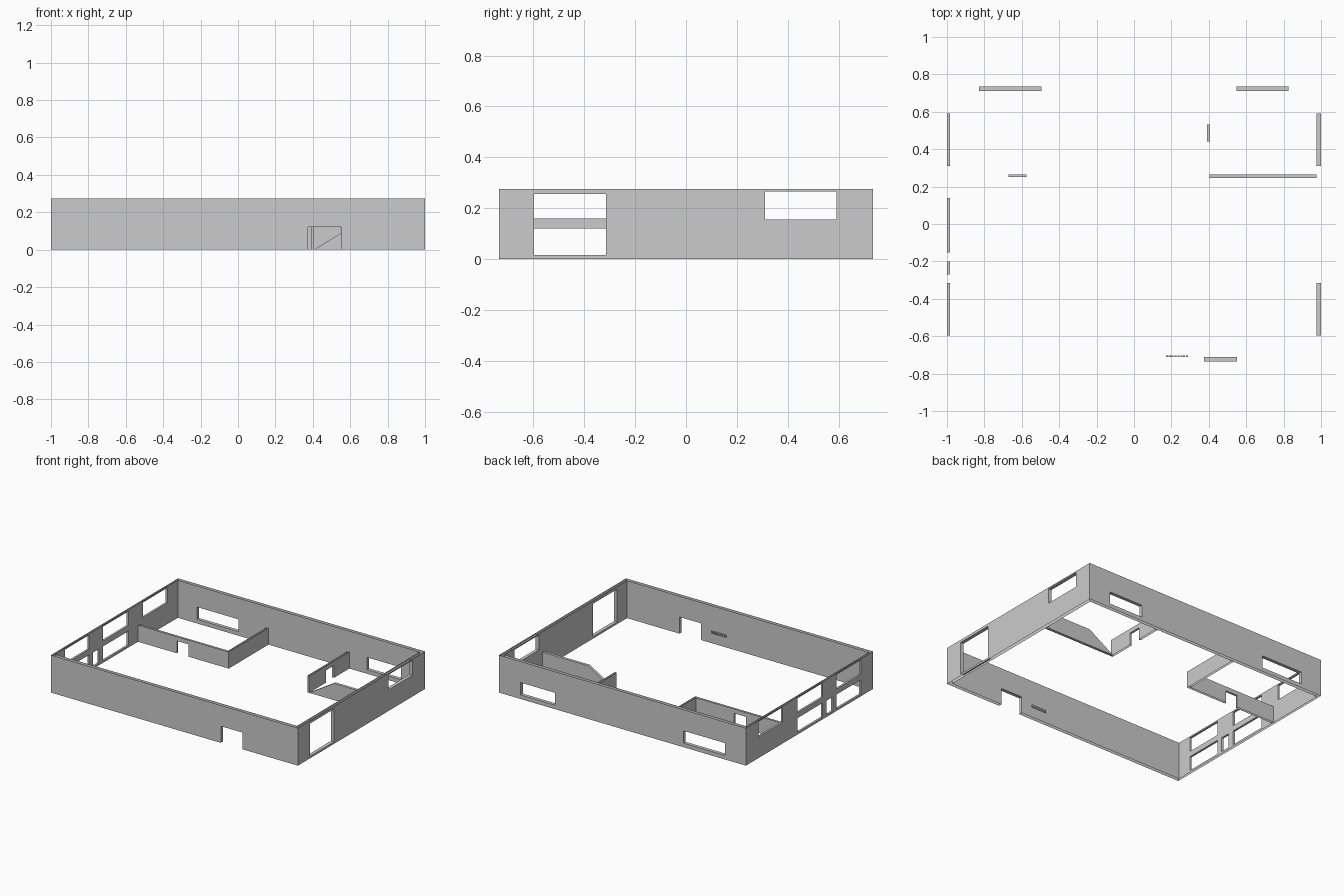
import bpy, bmesh

if "Cube" in bpy.data.objects:
    bpy.data.objects.remove(bpy.data.objects["Cube"])

H = 0.275      # outer wall height
HI = 0.122     # partition height


def finish(name, bm):
    bmesh.ops.remove_doubles(bm, verts=bm.verts, dist=1e-5)
    me = bpy.data.meshes.new(name)
    bm.to_mesh(me)
    bm.free()
    ob = bpy.data.objects.new(name, me)
    bpy.context.collection.objects.link(ob)
    return ob


def wall(name, axis, side_a, side_b, height, holes=(), end_cap=False):
    """Two open-topped sheets joined by reveals around each hole.
    side = (offset, start, end); hole = (start, end, z0, z1)."""
    bm = bmesh.new()

    def quad(pts):
        co = [(u, o, z) if axis == 'x' else (o, u, z) for u, o, z in pts]
        bm.faces.new([bm.verts.new(c) for c in co])

    up = 1 if (side_a[0] < side_b[0]) == (axis == 'x') else -1
    for (off, s, e), d in ((side_a, up), (side_b, -up)):
        us = sorted({s, e, *(v for h in holes for v in h[:2])})
        zs = sorted({0, height, *(v for h in holes for v in h[2:])})
        for u0, u1 in zip(us, us[1:]):
            for z0, z1 in zip(zs, zs[1:]):
                um, zm = (u0 + u1) / 2, (z0 + z1) / 2
                if any(a < um < b and c < zm < f for a, b, c, f in holes):
                    continue
                quad([(u0, off, z0), (u1, off, z0), (u1, off, z1), (u0, off, z1)][::d])
    # reveals: jambs, lintel, and a sill where the hole is off the ground
    a, b = side_a[0], side_b[0]
    for u0, u1, z0, z1 in holes:
        edges = [((u0, z1), (u0, z0)), ((u1, z0), (u1, z1)), ((u1, z1), (u0, z1))]
        if z0 > 0:
            edges.append(((u0, z0), (u1, z0)))
        for (p, q), (r, t) in edges:
            quad([(p, a, q), (r, a, t), (r, b, t), (p, b, q)][::up])
    if end_cap:
        u = side_a[1]
        quad([(u, a, 0), (u, b, 0), (u, b, height), (u, a, height)][::up])
    return finish(name, bm)


def box(bm, x0, x1, y0, y1, z0, z1):
    vs = bmesh.ops.create_cube(bm, size=1)['verts']
    for v in vs:
        v.co = (x1 if v.co.x > 0 else x0, y1 if v.co.y > 0 else y0, z1 if v.co.z > 0 else z0)


# outer walls with their windows and doorway
LOW, UP = (0.015, 0.12), (0.16, 0.265)
wall("front_wall", 'x', (-0.735, -1, 1), (-0.71, -0.985, 0.975), H,
     [(0.375, 0.55, 0, 0.122)])
wall("back_wall", 'x', (0.735, -1, 1), (0.71, -0.985, 0.975), H,
     [(-0.83, -0.495, 0.03, 0.12), (0.547, 0.825, 0.03, 0.12)])
wall("left_wall", 'y', (-1, -0.735, 0.735), (-0.985, -0.71, 0.71), H,
     [(-0.597, -0.315, *LOW), (-0.597, -0.315, *UP),
      (-0.27, -0.2, *LOW),
      (-0.153, 0.14, *LOW), (-0.153, 0.14, *UP),
      (0.31, 0.592, 0.155, 0.265)])
wall("right_wall", 'y', (1, -0.735, 0.735), (0.975, -0.71, 0.71), H,
     [(-0.597, -0.315, 0.015, 0.255), (0.31, 0.592, 0.155, 0.265)])

# left room partitions
wall("left_room_front", 'x', (0.25, -0.985, -0.25), (0.265, -0.985, -0.265), HI,
     [(-0.67, -0.575, 0, 0.09)])
wall("left_room_side", 'y', (-0.25, 0.25, 0.71), (-0.265, 0.265, 0.71), HI)

# right room partition with a free end
wall("right_room_side", 'y', (0.39, 0.245, 0.71), (0.405, 0.245, 0.71), HI,
     [(0.44, 0.532, 0, 0.09)], end_cap=True)

# solid partition with a sloping end
bm = bmesh.new()
profile = [(0.405, 0), (0.975, 0), (0.975, HI), (0.605, HI)]
f = bm.faces.new([bm.verts.new((x, 0.245, z)) for x, z in profile])
ext = bmesh.ops.extrude_face_region(bm, geom=[f], use_keep_orig=True)
bmesh.ops.translate(bm, vec=(0, 0.02, 0),
                    verts=[g for g in ext['geom'] if isinstance(g, bmesh.types.BMVert)])
bmesh.ops.recalc_face_normals(bm, faces=bm.faces)
finish("sloped_partition", bm)

# small raised blocks on the inside of the front wall
bm = bmesh.new()
for i in range(8):
    x = 0.17 + i * 0.0155
    box(bm, x, x + 0.011, -0.71, -0.702, 0.075, 0.092)
finish("wall_studs", bm)
